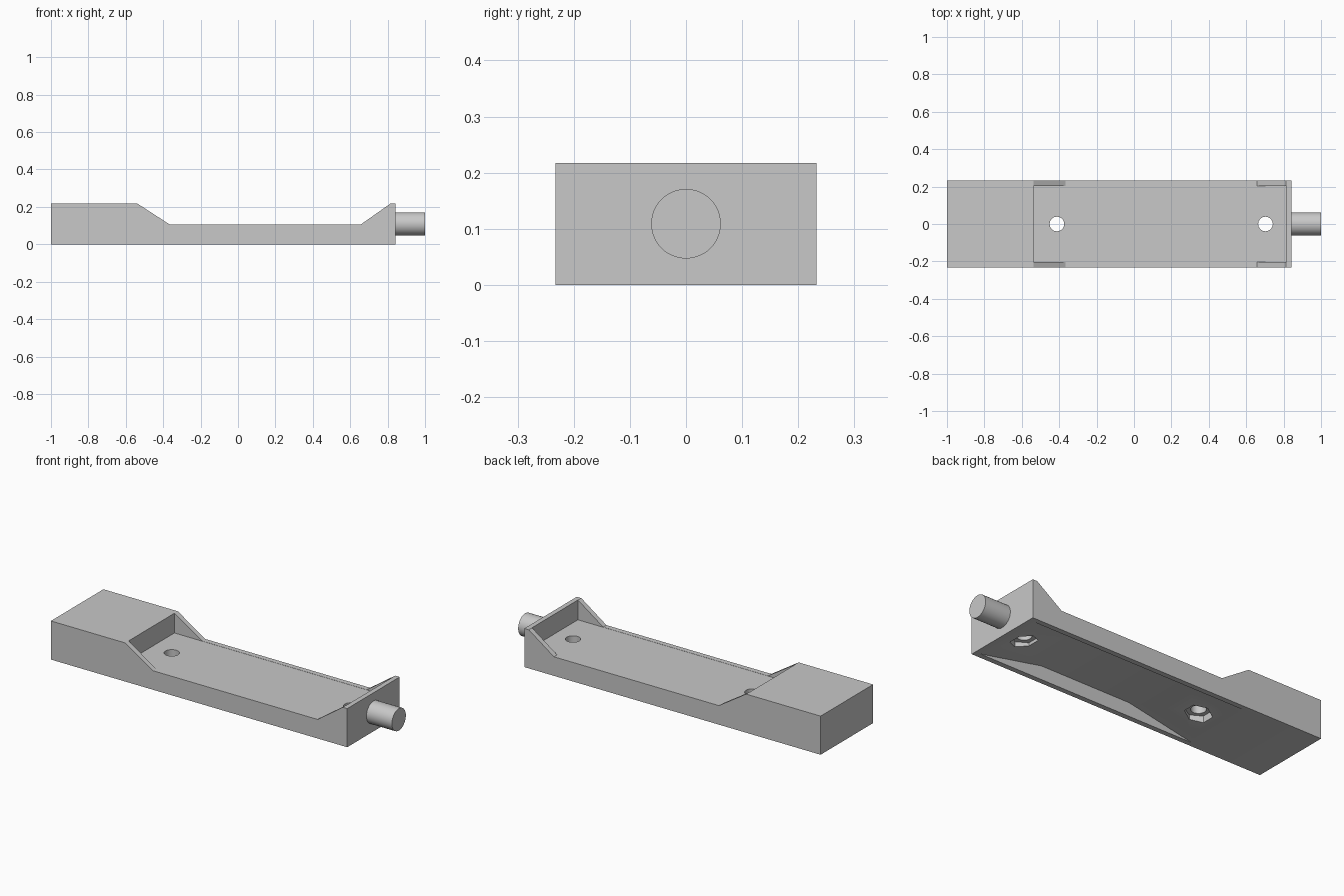
import bpy, bmesh, math
from mathutils import Matrix

if "Cube" in bpy.data.objects:
    bpy.data.objects.remove(bpy.data.objects["Cube"], do_unlink=True)

HALF_WIDTH, INNER, HEIGHT, DECK = 0.233, 0.204, 0.217, 0.107
AXIS_Z = 0.109

grey = bpy.data.materials.new("plain grey")
grey.use_nodes = True
colour = (0.58, 0.58, 0.58, 1)
grey.diffuse_color = colour
grey.node_tree.nodes["Principled BSDF"].inputs["Base Color"].default_value = colour


def add_object(name, bm):
    bmesh.ops.recalc_face_normals(bm, faces=bm.faces)
    mesh = bpy.data.meshes.new(name)
    bm.to_mesh(mesh)
    bm.free()
    mesh.materials.append(grey)
    obj = bpy.data.objects.new(name, mesh)
    bpy.context.collection.objects.link(obj)
    return obj


def slab(name, profile, half_width):
    """Side profile in (x, z) extruded across the width."""
    bm = bmesh.new()
    face = bm.faces.new([bm.verts.new((x, -half_width, z)) for x, z in profile])
    far = bmesh.ops.extrude_face_region(bm, geom=[face])["geom"]
    bmesh.ops.translate(bm, vec=(0, 2 * half_width, 0),
                        verts=[g for g in far if isinstance(g, bmesh.types.BMVert)])
    return add_object(name, bm)


def rod(name, start, end, centre, radius, sides, along_x):
    """Prism from start to end, along x at (y, z) or along z at (x, y)."""
    bm = bmesh.new()
    bmesh.ops.create_cone(bm, cap_ends=True, segments=sides,
                          radius1=radius, radius2=radius, depth=end - start)
    middle = (start + end) / 2
    if along_x:
        matrix = (Matrix.Translation((middle, *centre))
                  @ Matrix.Rotation(math.pi / 2, 4, 'Y'))
    else:
        matrix = Matrix.Translation((*centre, middle))
    bm.transform(matrix)
    return add_object(name, bm)


def select_only(obj):
    bpy.ops.object.select_all(action='DESELECT')
    obj.select_set(True)
    bpy.context.view_layer.objects.active = obj


def cut(obj, cutter):
    select_only(obj)
    mod = obj.modifiers.new("cut", 'BOOLEAN')
    mod.operation, mod.solver, mod.object = 'DIFFERENCE', 'EXACT', cutter
    bpy.ops.object.modifier_apply(modifier=mod.name)
    bpy.data.objects.remove(cutter, do_unlink=True)


# Body with a tall end, low deck and thin upright end wall
body = slab("body", [(-1, 0), (0.842, 0), (0.842, HEIGHT), (0.814, HEIGHT),
                     (0.658, DECK), (-0.367, DECK), (-0.537, HEIGHT),
                     (-1, HEIGHT)], HALF_WIDTH)

# Socket bored through the tall end, running slightly into the deck
cut(body, rod("socket_cutter", -1.1, -0.505, (0, AXIS_Z), 0.082, 48, True))

# Shallow hollow under the deck with sloping ends and thin side walls
cut(body, slab("hollow_cutter", [(-0.54, 0), (-0.54, -0.1), (0.81, -0.1), (0.81, 0),
                                 (0.42, 0.077), (-0.14, 0.077)], INNER))

# Screw holes with hexagonal nut recesses underneath
for x in (-0.412, 0.703):
    cut(body, rod("screw_cutter", -0.1, 0.3, (x, 0), 0.039, 32, False))
    cut(body, rod("nut_cutter", -0.1, 0.05, (x, 0), 0.07, 6, False))

# Pocket that leaves thin sloping cheeks at both ends
cut(body, slab("pocket_cutter", [(-0.538, DECK - 0.001), (0.815, DECK - 0.001),
                                 (0.815, 0.4), (-0.538, 0.4)], INNER))

# Round peg on the thin end wall
peg = rod("peg", 0.83, 1, (0, AXIS_Z), 0.062, 48, True)

for obj in (body, peg):
    select_only(obj)
    bpy.ops.object.shade_smooth_by_angle(angle=math.radians(30))
